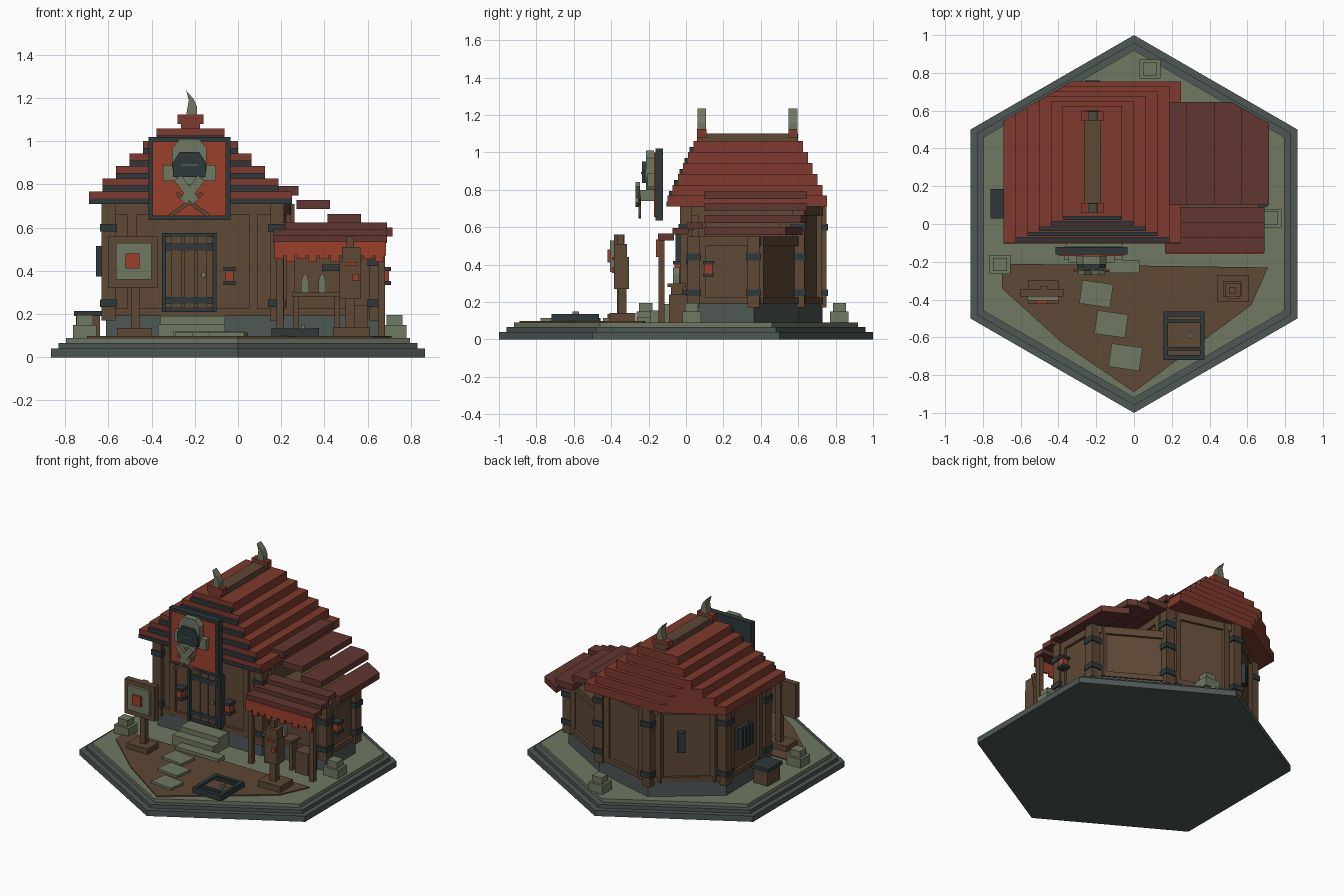
import bpy, bmesh, math
from mathutils import Matrix, Vector

if "Cube" in bpy.data.objects:
    bpy.data.objects.remove(bpy.data.objects["Cube"])


def material(name, rgb):
    lin = [((c / 255 + 0.055) / 1.055) ** 2.4 for c in rgb] + [1]
    m = bpy.data.materials.new(name)
    m.use_nodes = True
    m.diffuse_color = lin
    m.node_tree.nodes["Principled BSDF"].inputs["Base Color"].default_value = lin
    return m


WOOD = material("brown wood", (94, 72, 53))
ROOF = material("roof red", (127, 58, 45))
SHED = material("dark red", (98, 54, 49))
RED = material("bright red", (156, 64, 43))
IRON = material("dark iron", (46, 56, 58))
SLATE = material("slate stone", (78, 88, 86))
SAGE = material("sage stone", (112, 120, 98))


def prism(name, pts, a, b, mat, axis="z"):
    """Extrude an outline from a to b along z (xy outline) or y (xz outline)."""
    place = (lambda p, h: (p[0], p[1], h)) if axis == "z" else (lambda p, h: (p[0], h, p[1]))
    bm = bmesh.new()
    low = [bm.verts.new(place(p, a)) for p in pts]
    high = [bm.verts.new(place(p, b)) for p in pts]
    bm.faces.new(low)
    bm.faces.new(high)
    n = len(pts)
    for i in range(n):
        j = (i + 1) % n
        bm.faces.new((low[i], low[j], high[j], high[i]))
    bmesh.ops.recalc_face_normals(bm, faces=bm.faces)
    mesh = bpy.data.meshes.new(name)
    bm.to_mesh(mesh)
    bm.free()
    mesh.materials.append(mat)
    ob = bpy.data.objects.new(name, mesh)
    bpy.context.collection.objects.link(ob)
    return ob


def rect(x0, x1, y0, y1):
    return [(x0, y0), (x1, y0), (x1, y1), (x0, y1)]


def box(name, x0, x1, y0, y1, z0, z1, mat):
    return prism(name, rect(x0, x1, y0, y1), z0, z1, mat)


def block(name, x, y, w, d, z0, z1, mat):
    return box(name, x - w / 2, x + w / 2, y - d / 2, y + d / 2, z0, z1, mat)


def turn(ob, x, y, degrees):
    ob.data.transform(Matrix.Translation((x, y, 0)) @ Matrix.Rotation(math.radians(degrees), 4, "Z")
                      @ Matrix.Translation((-x, -y, 0)))


def beam(name, p, q, z0, z1, thick, mat):
    """Straight bar between two plan points."""
    p, q = Vector(p), Vector(q)
    d = (q - p).normalized()
    n = Vector((-d.y, d.x)) * thick / 2
    return prism(name, [p + n, p - n, q - n, q + n], z0, z1, mat)


def bar_xz(name, p, q, w, y0, y1, mat):
    """Straight bar in a plane facing the front."""
    p, q = Vector(p), Vector(q)
    d = (q - p).normalized()
    n = Vector((-d.y, d.x)) * w / 2
    return prism(name, [p + n, p - n, q - n, q + n], y0, y1, mat, "y")


def hexagon(r):
    return [(r * math.sin(i * math.pi / 3), r * math.cos(i * math.pi / 3)) for i in range(6)]


def clip(pts, limit=0.945):
    """Trim an outline to the two rear edges of the hexagonal plot."""
    for side in (-1, 1):
        f = lambda p: p[1] + side * 0.577 * p[0] - limit
        out = []
        for i, p in enumerate(pts):
            q = pts[(i + 1) % len(pts)]
            if f(p) <= 0:
                out.append(p)
            if f(p) * f(q) < 0:
                t = f(p) / (f(p) - f(q))
                out.append((p[0] + t * (q[0] - p[0]), p[1] + t * (q[1] - p[1])))
        pts = out
    return pts


# Hexagonal plot
prism("base_slab", hexagon(1.0), 0, 0.04, SLATE)
prism("base_step", hexagon(0.96), 0.04, 0.065, SLATE)
prism("ground", hexagon(0.92), 0.065, 0.09, SAGE)
prism("dirt_yard", [(-0.7, -0.21), (0.71, -0.23), (0.62, -0.43), (0, -0.89), (-0.38, -0.63), (-0.7, -0.34)],
      0.09, 0.098, WOOD)

# House and shed bodies on stone footings
house = [(-0.6, 0), (0.18, 0), (0.23, 0.6), (-0.22, 0.72), (-0.6, 0.43)]
shed = [(0.18, 0.04), (0.64, 0.04), (0.64, 0.36), (0.23, 0.6)]
for label, plan, top, grow in (("house", house, 0.71, 1.03), ("shed", shed, 0.55, 1.04)):
    cx = sum(p[0] for p in plan) / len(plan)
    cy = sum(p[1] for p in plan) / len(plan)
    foot = [(cx + (x - cx) * grow, cy + (y - cy) * grow) for x, y in plan]
    prism(label + "_footing", foot, 0.09, 0.19, SLATE)
    prism(label + "_walls", plan, 0.19, top, WOOD)
    for i, p in enumerate(plan):
        q = plan[(i + 1) % len(plan)]
        beam(label + "_sill", p, q, 0.19, 0.225, 0.035, WOOD)
        beam(label + "_top_rail", p, q, top - 0.05, top, 0.035, WOOD)
        for t in (0.14, 0.86):
            x, y = p[0] + (q[0] - p[0]) * t, p[1] + (q[1] - p[1]) * t
            if label == "house" or t < 0.5:
                block(label + "_stud", x, y, 0.04, 0.04, 0.19, top, WOOD)
        if label == "shed" and i == 0:
            continue
        block(label + "_corner_post", *p, 0.065, 0.065, 0.17, top, WOOD)
        for z in (0.25, top - 0.11):
            block(label + "_iron_strap", *p, 0.08, 0.08, z - 0.018, z + 0.018, IRON)

# Stepped main roof
MID = -0.22
for i in range(6):
    half, z = 0.47 - 0.0625 * i, 0.71 + 0.0583 * i
    front, back = -0.1 + 0.028 * i, 0.755 - 0.026 * i
    prism("roof_tier", clip(rect(MID - half, MID + half, front, back)), z, z + 0.0583, ROOF)
    out = 0.02 if i else 0.004
    box("roof_edge_trim", MID - half, MID + half, front - out, front + 0.01, z, z + 0.026, IRON)
box("ridge_beam", MID - 0.045, MID + 0.045, 0.08, 0.6, 1.06, 1.1, WOOD)
horn = [(-0.24, 1.12), (-0.19, 1.12), (-0.19, 1.16), (-0.205, 1.195), (-0.24, 1.235), (-0.228, 1.19)]
for y in (0.085, 0.572):
    block("ridge_foot", MID, y, 0.09, 0.05, 1.05, 1.08, ROOF)
    block("ridge_cap", MID, y, 0.12, 0.05, 1.08, 1.125, ROOF)
    prism("ridge_horn", horn, y - 0.023, y + 0.023, SAGE, "y")

# Shed roof boards
for i in range(4):
    x, z = 0.125 + 0.145 * i, 0.75 - 0.064 * i
    prism("shed_roof_board", clip(rect(x, x + 0.155, 0.1, 0.645)), z, z + 0.042, SHED)

# Market awning with scalloped valance, posts, shelf and goods
for i in range(3):
    y, z = -0.15 + 0.078 * i, 0.53 + 0.03 * i
    box("awning_slat", 0.165, 0.69, y, y + 0.085, z, z + 0.035, SHED)
box("awning_valance", 0.17, 0.685, -0.16, -0.148, 0.47, 0.535, RED)
for i in range(10):
    x = 0.17 + 0.0515 * i
    drop = 0.44 if i % 2 else 0.455
    box("valance_tab", x, x + 0.042, -0.16, -0.148, drop, 0.47, RED)
for x in (0.195, 0.665):
    block("awning_post", x, -0.13, 0.032, 0.032, 0.09, 0.53, WOOD)
box("stall_shelf", 0.25, 0.48, -0.1, 0.0, 0.28, 0.3, WOOD)
for x in (0.27, 0.46):
    block("shelf_leg", x, -0.05, 0.025, 0.06, 0.09, 0.28, WOOD)
for x in (0.31, 0.39):
    prism("shelf_bottle", [(x - 0.018, 0.3), (x + 0.018, 0.3), (x + 0.018, 0.35), (x + 0.007, 0.385),
                           (x - 0.007, 0.385), (x - 0.018, 0.35)], -0.07, -0.035, SAGE, "y")
box("tool_rack", 0.39, 0.47, 0.0, 0.02, 0.4, 0.43, IRON)
block("stall_crate", 0.55, -0.04, 0.1, 0.1, 0.09, 0.24, WOOD)

# Door with iron frame
box("door_planks", -0.345, -0.1, -0.035, 0.0, 0.21, 0.57, WOOD)
for x in (-0.342, -0.108):
    block("door_frame_side", x, -0.03, 0.018, 0.05, 0.21, 0.575, IRON)
for z0, z1 in ((0.21, 0.23), (0.25, 0.28), (0.495, 0.53), (0.557, 0.575)):
    box("door_iron_band", -0.345, -0.1, -0.045, -0.01, z0, z1, IRON)
for x in (-0.285, -0.225, -0.165):
    block("door_batten", x, -0.037, 0.045, 0.01, 0.23, 0.557, WOOD)
block("door_handle", -0.16, -0.05, 0.02, 0.02, 0.37, 0.395, SAGE)

# Steps and stepping stones
box("step_upper", -0.36, -0.06, -0.12, 0, 0.09, 0.19, SAGE)
box("step_middle", -0.37, -0.06, -0.19, -0.12, 0.09, 0.155, SAGE)
box("step_lower", -0.3, 0.03, -0.26, -0.19, 0.09, 0.12, SAGE)
for x, y in ((-0.2, -0.37), (-0.12, -0.53), (-0.045, -0.705)):
    turn(block("stepping_stone", x, y, 0.165, 0.125, 0.09, 0.115, SAGE), x, y, -8)

# Hanging emblem board
box("emblem_backing", -0.415, -0.035, -0.162, -0.122, 0.635, 1.02, IRON)
box("emblem_field", -0.395, -0.055, -0.17, -0.16, 0.655, 1.0, RED)
for s in (-1, 1):
    fx = lambda x: MID - 0.005 + s * x
    bar_xz("crossed_handle", (fx(-0.09), 0.655), (fx(0.06), 0.76), 0.018, -0.255, -0.24, WOOD)
    bar_xz("crossed_blade", (fx(-0.03), 0.72), (fx(0.055), 0.83), 0.04, -0.27, -0.245, SAGE)
    box("emblem_ear", fx(0.09) - 0.033, fx(0.09) + 0.033, -0.205, -0.17, 0.815, 0.89, SAGE)
emblem = [(0.045, 1.01), (0.08, 0.97), (0.08, 0.87), (0.045, 0.8)]
visor = [(0.045, 0.95), (0.078, 0.9), (0.075, 0.835)]
for name, pts, y0, y1, m in (("emblem_head", emblem, -0.215, -0.17, SAGE), ("emblem_visor", visor, -0.235, -0.21, IRON)):
    outline = [(MID - 0.005 + x, z) for x, z in pts] + [(MID - 0.005 - x, z) for x, z in reversed(pts)]
    prism(name, outline, y0, y1, m, "y")
box("visor_slit", -0.265, -0.185, -0.24, -0.23, 0.885, 0.895, SLATE)
block("emblem_arm", MID, -0.19, 0.03, 0.11, 0.74, 0.8, SAGE)

# Target board and practice dummy
block("target_foot", -0.48, -0.36, 0.16, 0.12, 0.09, 0.135, WOOD)
block("target_post", -0.475, -0.35, 0.04, 0.04, 0.13, 0.56, WOOD)
box("target_board", -0.6, -0.37, -0.385, -0.345, 0.32, 0.56, WOOD)
box("target_plate", -0.565, -0.4, -0.405, -0.385, 0.36, 0.53, SAGE)
box("target_centre", -0.52, -0.455, -0.42, -0.405, 0.41, 0.48, RED)
block("dummy_foot", 0.525, -0.34, 0.17, 0.14, 0.09, 0.14, WOOD)
block("dummy_post", 0.52, -0.34, 0.045, 0.045, 0.13, 0.3, WOOD)
block("dummy_body", 0.52, -0.345, 0.1, 0.08, 0.27, 0.44, WOOD)
block("dummy_head", 0.525, -0.35, 0.085, 0.07, 0.44, 0.51, WOOD)
block("dummy_peg", 0.52, -0.35, 0.035, 0.035, 0.51, 0.56, WOOD)
block("dummy_mark", 0.545, -0.388, 0.03, 0.015, 0.355, 0.385, RED)
block("dummy_band", 0.525, -0.388, 0.05, 0.015, 0.425, 0.44, RED)

# Cellar hatch
box("hatch_planks", 0.16, 0.37, -0.715, -0.47, 0.095, 0.12, WOOD)
for x in (0.168, 0.362):
    block("hatch_frame_side", x, -0.592, 0.025, 0.255, 0.095, 0.135, IRON)
for y, w in ((-0.707, 0.025), (-0.66, 0.02), (-0.515, 0.02), (-0.477, 0.025)):
    block("hatch_band", 0.265, y, 0.2, w, 0.095, 0.133, IRON)
block("hatch_handle", 0.3, -0.59, 0.015, 0.035, 0.12, 0.15, SAGE)

# Stacked rocks and chest
for x, y in ((-0.71, -0.215), (0.725, 0.03), (0.085, 0.82)):
    block("rock_lower", x, y, 0.11, 0.1, 0.09, 0.15, SAGE)
    block("rock_upper", x, y, 0.075, 0.07, 0.15, 0.195, SAGE)
box("chest", -0.75, -0.64, 0.04, 0.175, 0.09, 0.195, WOOD)
box("chest_lid", -0.76, -0.63, 0.03, 0.185, 0.19, 0.215, IRON)

# Barred side window, rear plaque and lanterns
box("window_backing", -0.63, -0.6, 0.19, 0.33, 0.38, 0.51, IRON)
for i in range(4):
    block("window_bar", -0.642, 0.205 + 0.037 * i, 0.03, 0.018, 0.375, 0.515, IRON)
turn(block("rear_plaque", -0.39, 0.605, 0.05, 0.04, 0.4, 0.54, IRON), -0.39, 0.605, 38)
for x, y in ((0.68, 0.12), (-0.41, -0.04), (-0.04, -0.04)):
    block("lantern_glow", x, y, 0.04, 0.045, 0.35, 0.4, RED)
    for z in (0.335, 0.4):
        block("lantern_plate", x, y, 0.055, 0.06, z, z + 0.018, IRON)
